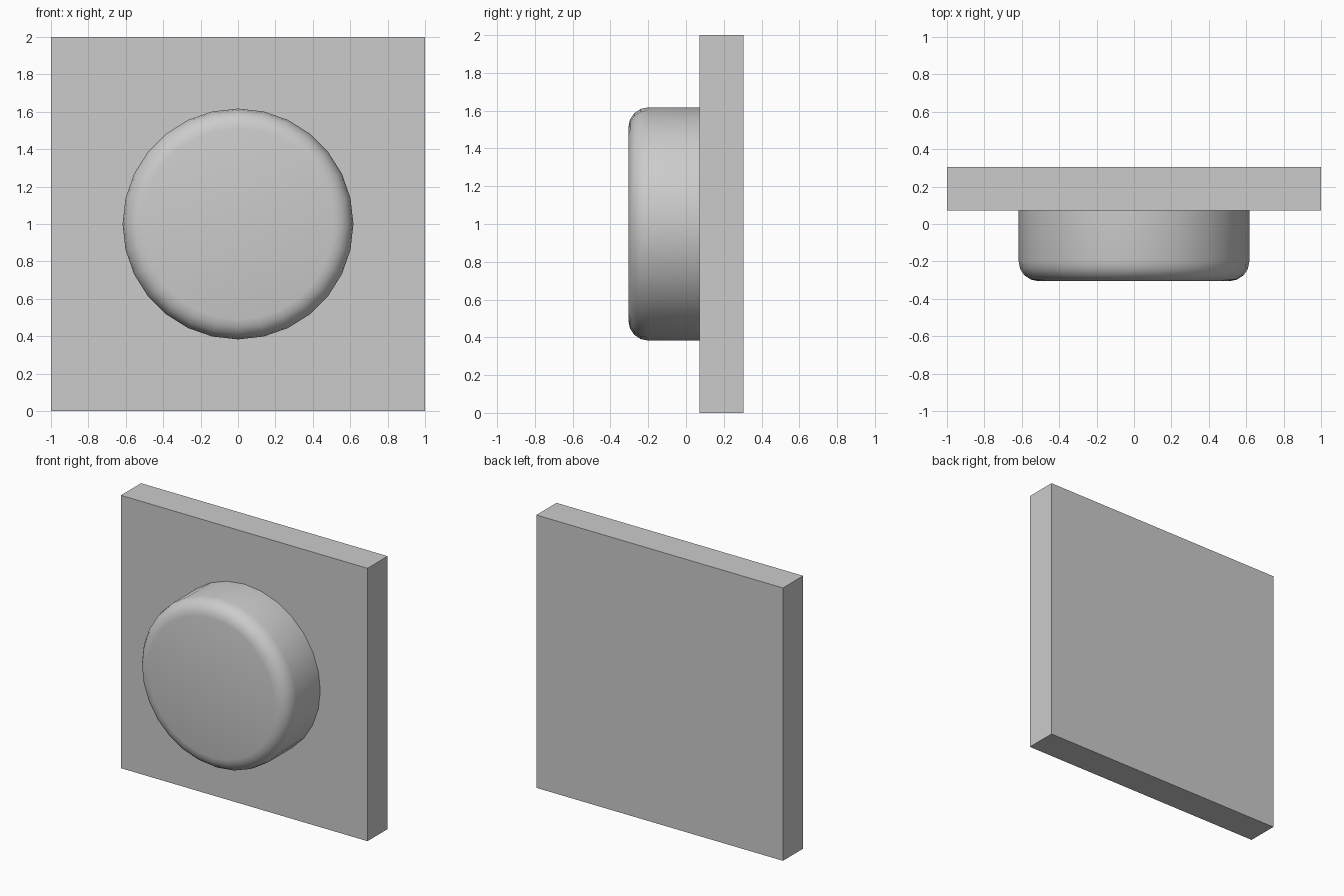
import bpy
import math

cube = bpy.data.objects.get("Cube")
if cube:
    bpy.data.objects.remove(cube, do_unlink=True)

SIDES = 28
RADIUS = 0.617
FRONT, PLATE_FRONT, BACK = -0.305, 0.072, 0.305
ROUND = 0.105

# Single grey finish
grey = bpy.data.materials.new("light_grey")
grey.use_nodes = True
colour = (0.6, 0.6, 0.6, 1)
grey.diffuse_color = colour
grey.node_tree.nodes["Principled BSDF"].inputs["Base Color"].default_value = colour

# Square wall plate
bpy.ops.mesh.primitive_cube_add(size=1, location=(0, (PLATE_FRONT + BACK) / 2, 1))
plate = bpy.context.object
plate.name = "wall_plate"
plate.scale = (2, BACK - PLATE_FRONT, 2)
bpy.ops.object.transform_apply(location=False, rotation=False, scale=True)
plate.data.materials.append(grey)

# Round knob: side wall, rounded rim and flat cap
profile = [(RADIUS, PLATE_FRONT)]
for i in range(5):
    a = math.pi / 2 * i / 4
    profile.append((RADIUS - ROUND * (1 - math.cos(a)),
                    FRONT + ROUND * (1 - math.sin(a))))
verts = [(r * math.sin(math.tau * k / SIDES), y, 1 + r * math.cos(math.tau * k / SIDES))
         for r, y in profile for k in range(SIDES)]
faces = []
for ring in range(len(profile) - 1):
    a, b = ring * SIDES, (ring + 1) * SIDES
    for k in range(SIDES):
        n = (k + 1) % SIDES
        faces.append((a + k, b + k, b + n, a + n))
last = (len(profile) - 1) * SIDES
faces.append(tuple(reversed(range(last, last + SIDES))))
faces.append(tuple(range(SIDES)))

mesh = bpy.data.meshes.new("round_knob")
mesh.from_pydata(verts, [], faces)
mesh.materials.append(grey)
knob = bpy.data.objects.new("round_knob", mesh)
bpy.context.collection.objects.link(knob)

# Consistent outward normals and smooth rim
bpy.ops.object.select_all(action='DESELECT')
knob.select_set(True)
bpy.context.view_layer.objects.active = knob
bpy.ops.object.mode_set(mode='EDIT')
bpy.ops.mesh.select_all(action='SELECT')
bpy.ops.mesh.normals_make_consistent(inside=False)
bpy.ops.object.mode_set(mode='OBJECT')
bpy.ops.object.shade_smooth_by_angle(angle=math.radians(40))
